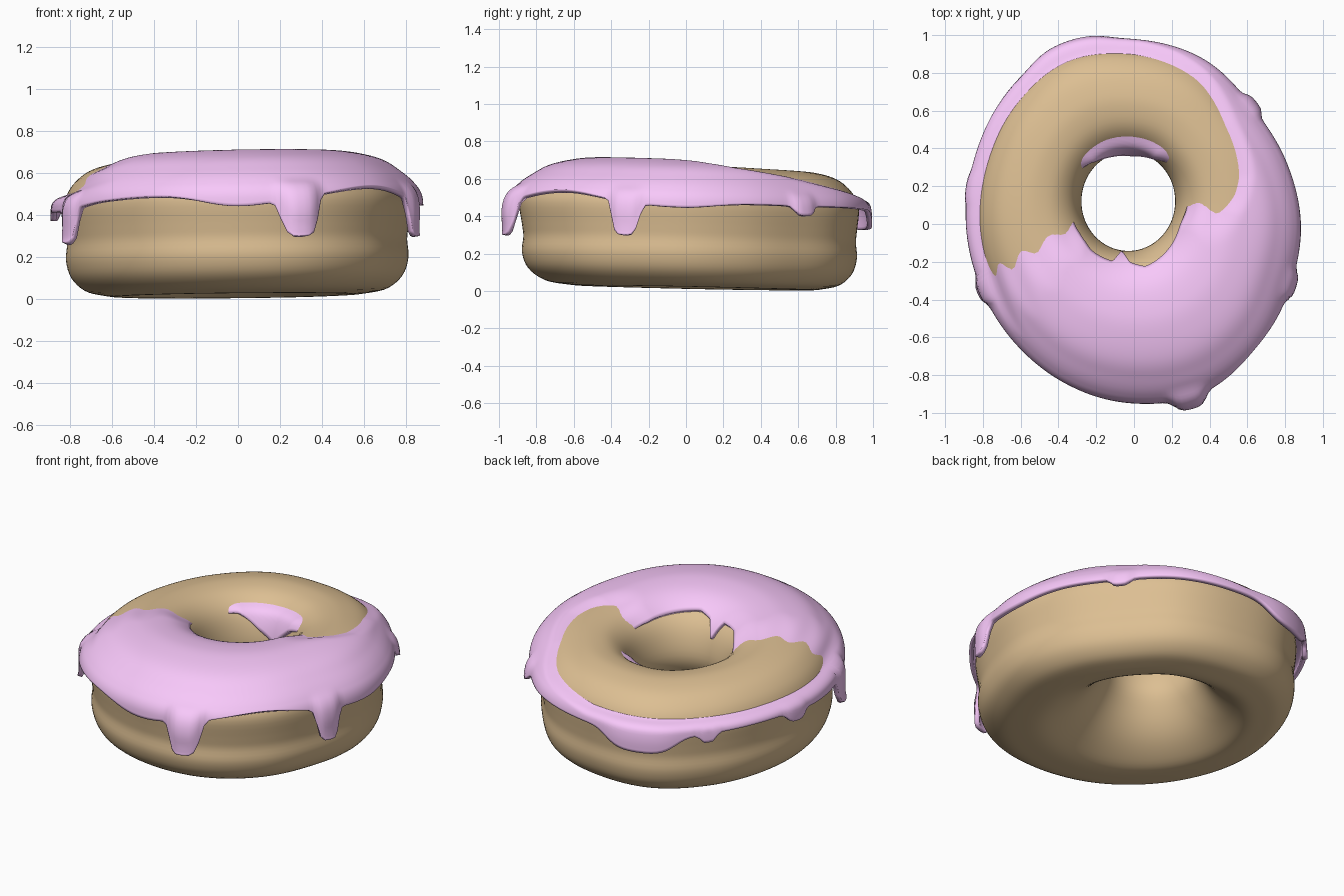
import bpy, bmesh
from math import sin, cos, radians, exp, hypot

if "Cube" in bpy.data.objects:
    bpy.data.objects.remove(bpy.data.objects["Cube"])

# Tube cross-section (0 = hole side, 1 = outside; height 0..1), from the hole over the top
SECTION = [(0, .5), (.02, .7), (.1, .86), (.25, .965), (.45, 1), (.62, .985), (.78, .94),
           (.9, .86), (.97, .77), (1, .67), (.98, .5), (.97, .4), (.98, .27), (.935, .14),
           (.82, .045), (.67, .01), (.5, 0), (.35, .06), (.2, .17), (.08, .32)]
# Outer radius of the dough every 22.5 degrees, starting at +x
RADII = [.825, .815, .825, .89, .92, .95, .905, .855, .83, .82, .835, .865, .89, .91, .885, .835]
# Height wobble of the glaze edge every 22.5 degrees (section parameter)
EDGE = [9.1, 8.9, 8.9, 8.9, 9.0, 9.2, 9.0, 9.0, 9.2, 9.2, 8.9, 8.8, 9.2, 8.8, 8.3, 8.9]
# Drips: angle, half width, extra length, extra bulge
DRIPS = [(287.5, 5.5, 1.7, .06), (339.5, 5, 1.7, .03), (203, 5, 2.0, .02), (46, 4.5, .4, .03),
         (110, 12, .6, .02), (132, 3, .4, .0), (167, 5, .4, .01)]
# Outer limit of the bare patch on top: angle, section parameter
BARE = [(-30, 3), (0, 3.9), (20, 5), (45, 5.9), (65, 6.9), (90, 7.8), (180, 8.1), (340, 8.1)]
# Inner edge of the glaze around the hole: angle, section parameter
INNER = [(0, 2), (30, 1.9), (60, 1.3), (85, .5), (110, 1), (135, 1.8), (200, 2), (230, 2.2),
         (254, 2.1), (262, 1.2), (271, 2), (285, 2.3), (340, 2), (360, 2)]


def spline(vals, u):
    """Closed Catmull-Rom interpolation."""
    n, i, f = len(vals), int(u // 1), u % 1
    a, b, c, d = (vals[(i + k) % n] for k in (-1, 0, 1, 2))
    return b + .5 * f * (c - a + f * (2*a - 5*b + 4*c - d + f * (3*(b - c) + d - a)))


def step(a, b, x):
    x = min(1, max(0, (x - a) / (b - a)))
    return x * x * (3 - 2 * x)


def lerp_table(tab, x):
    for (a, p), (b, q) in zip(tab, tab[1:]):
        if a <= x <= b:
            return p + (q - p) * (x - a) / (b - a)
    return tab[-1][1]


SX, SZ = [p[0] for p in SECTION], [p[1] for p in SECTION]


def surface(deg, t, off=0):
    """Point on the dough at an angle and section parameter, pushed out by off."""
    a = radians(deg)
    c, s = cos(a), sin(a)
    r = spline(RADII, deg / 22.5)
    ix, iy = -.03 + .25 * c, .12 + .265 * s
    dx, dy = r * c - ix, r * s - iy
    width = hypot(dx, dy)
    z0, z1 = .018 - .012 * s + .006 * c, .66 - .025 * s + .012 * c
    tx = (spline(SX, t + .05) - spline(SX, t - .05)) * width
    tz = (spline(SZ, t + .05) - spline(SZ, t - .05)) * (z1 - z0)
    ln = hypot(tx, tz)
    k = spline(SX, t) - tz / ln * off / width
    return ix + dx * k, iy + dy * k, z0 + (z1 - z0) * spline(SZ, t) + tx / ln * off


def make(name, rows, closed, color):
    """Skin a ring of section rows into a mesh."""
    bm = bmesh.new()
    g = [[bm.verts.new(p) for p in row] for row in rows]
    n, m = len(g), len(g[0])
    for i in range(n):
        for j in range(m if closed else m - 1):
            h, k = g[(i + 1) % n], (j + 1) % m
            bm.faces.new((g[i][j], g[i][k], h[k], h[j]))
    me = bpy.data.meshes.new(name)
    bm.to_mesh(me)
    bm.free()
    ob = bpy.data.objects.new(name, me)
    bpy.context.collection.objects.link(ob)
    mat = bpy.data.materials.new(name + "_color")
    mat.diffuse_color = color
    mat.use_nodes = True
    mat.node_tree.nodes["Principled BSDF"].inputs["Base Color"].default_value = mat.diffuse_color
    me.materials.append(mat)
    bpy.ops.object.select_all(action='DESELECT')
    ob.select_set(True)
    bpy.context.view_layer.objects.active = ob
    return ob


# Dough ring
make("dough", [[surface(i * 360 / 128, j / 4) for j in range(80)] for i in range(128)],
     True, (.72, .52, .29, 1))
bpy.ops.object.shade_smooth()


# Glaze: offset from the dough, thinning and sinking below it in the bare patch at the back
def glaze_row(deg):
    drip = [(exp(-((((deg - a + 180) % 360) - 180) / w) ** 4), l, b) for a, w, l, b in DRIPS]
    end = spline(EDGE, deg / 22.5) + sum(d * l for d, l, b in drip)
    bulge = sum(d * b for d, l, b in drip)
    start = lerp_table(INNER, deg)
    ts = [start + (7.5 - start) * j / 36 for j in range(36)]
    ts += [7.5 + (end - 7.5) * j / 16 for j in range(17)]
    w = deg if deg < 330 else deg - 360
    inner_back = step(40, 60, w) * (1 - step(130, 150, w))
    row = []
    for t in ts:
        wt = w + 2.5 * sin(t * 4)
        d = .027 + .032 * step(6.5, 9, t) + .012 * max(0, t - 9) + bulge * step(7.5, 9.5, t)
        top = lerp_table(BARE, w)
        m = step(-25, 10, wt) * (1 - step(190, 225, wt))
        m *= 1 - inner_back * (1 - step(1.7, 2.6, t))
        m *= 1 - step(top - .3, top + .9, t)
        row.append(surface(deg, t, d * (1 - m) - .007 * m))
    return row


glaze = make("glaze", [glaze_row(i * 1.5) for i in range(240)], False, (.94, .58, .96, 1))
sol = glaze.modifiers.new("thickness", 'SOLIDIFY')
sol.thickness = .028
sol.offset = -1
bpy.ops.object.shade_smooth_by_angle(angle=radians(50))
